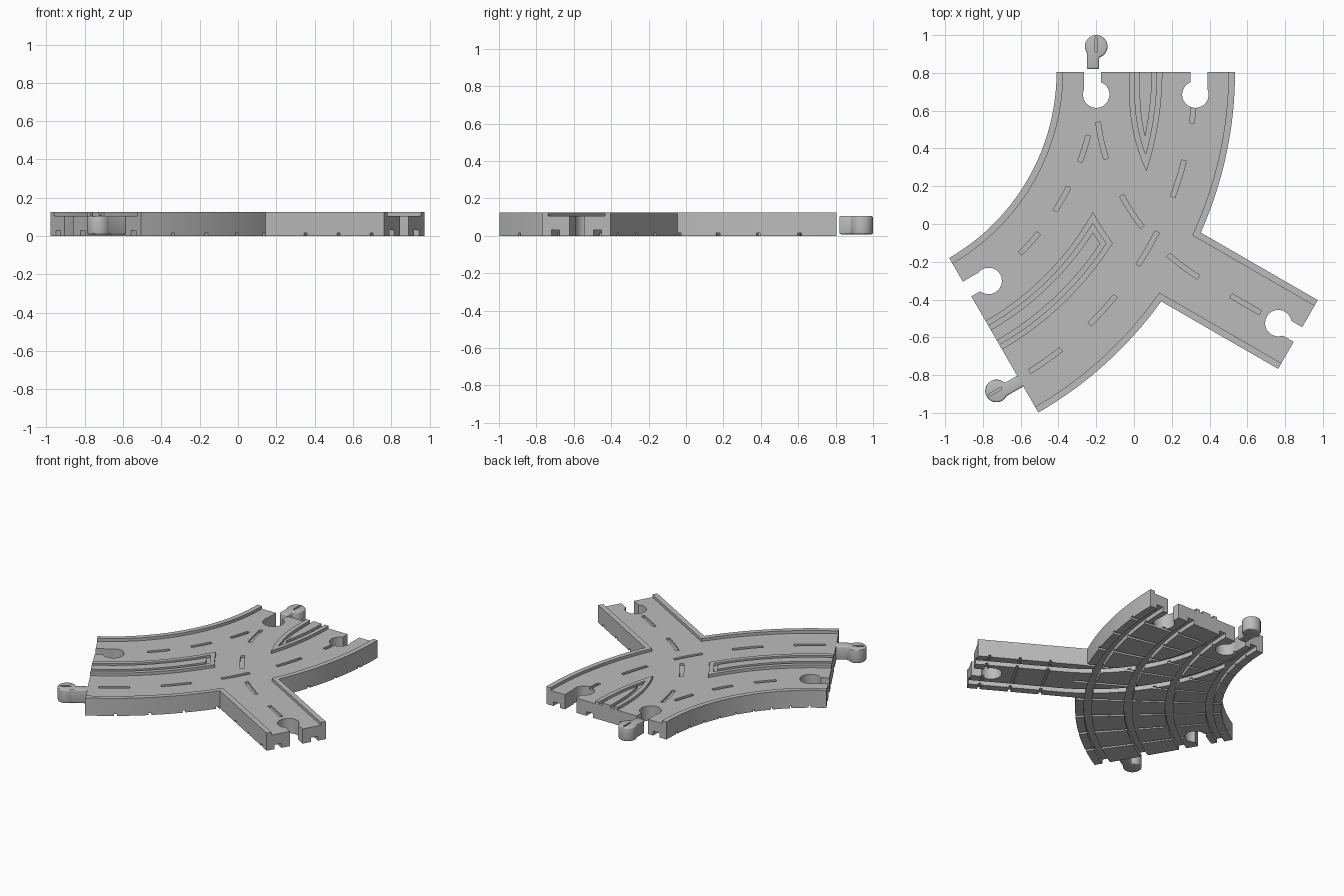
import bpy, bmesh
from math import sin, cos, acos, atan2, pi, radians, degrees
from mathutils import Vector
from mathutils.geometry import intersect_line_sphere_2d, intersect_sphere_sphere_2d

cube = bpy.data.objects.get("Cube")
if cube:
    bpy.data.objects.remove(cube, do_unlink=True)

# Shared layout: main curve centre, branch curve centre, lane radii
BACK = 0.805
MAIN = Vector((-1.547, BACK))
TURN = Vector((0.937, 0.687))
INNER, OUTER, LANE_1, LANE_2, BRANCH = 1.137, 2.082, 1.347, 1.872, 1.137
HALF, ROAD = 0.21, 0.175
HEIGHT, SURFACE = 0.125, 0.105
BRANCH_END = Vector((0.868, -0.585))
BRANCH_OUT = Vector((cos(pi / 6), -0.5))

grey = bpy.data.materials.new("grey plastic")
grey.use_nodes = True
GREY = (0.5, 0.5, 0.5, 1)
grey.diffuse_color = GREY
grey.node_tree.nodes["Principled BSDF"].inputs["Base Color"].default_value = GREY


def solid(name, outlines, z0, z1):
    """Extrude one or more flat outlines between two heights."""
    bm = bmesh.new()
    for pts in outlines:
        low = [bm.verts.new((p[0], p[1], z0)) for p in pts]
        top = [bm.verts.new((p[0], p[1], z1)) for p in pts]
        bm.faces.new(low)
        bm.faces.new(top)
        for i in range(len(pts)):
            j = (i + 1) % len(pts)
            bm.faces.new((low[i], low[j], top[j], top[i]))
    bmesh.ops.recalc_face_normals(bm, faces=bm.faces)
    mesh = bpy.data.meshes.new(name)
    bm.to_mesh(mesh)
    bm.free()
    mesh.materials.append(grey)
    obj = bpy.data.objects.new(name, mesh)
    bpy.context.collection.objects.link(obj)
    return obj


def apply_all(obj):
    bpy.context.view_layer.update()
    graph = bpy.context.evaluated_depsgraph_get()
    mesh = bpy.data.meshes.new_from_object(obj.evaluated_get(graph))
    obj.modifiers.clear()
    obj.data = mesh


def cut(obj, *cutters):
    for cutter in cutters:
        cutter.hide_render = True
        mod = obj.modifiers.new("cut", "BOOLEAN")
        mod.operation, mod.solver, mod.object = "DIFFERENCE", "EXACT", cutter
    apply_all(obj)
    for cutter in cutters:
        bpy.data.objects.remove(cutter, do_unlink=True)
    return obj


def arc(centre, r, a0, a1, side=1):
    """Points from angle a0 to a1, in degrees clockwise from the back edge."""
    n = max(1, int(abs(a1 - a0) / 1.5))
    angles = [radians(a0 + (a1 - a0) * i / n) for i in range(n + 1)]
    return [Vector((centre.x + side * r * cos(a), centre.y - r * sin(a))) for a in angles]


def angle(centre, p, side=1):
    return degrees(atan2(centre.y - p.y, side * (p.x - centre.x)))


def ribbon(centre, r, half, a0, a1, side=1):
    return arc(centre, r - half, a0, a1, side) + arc(centre, r + half, a1, a0, side)


def placed(pts, origin, out):
    """Map (sideways, outward) points onto a track end."""
    right = Vector((out.y, -out.x))
    return [origin + right * u + out * v for u, v in pts]


def box(u0, u1, v0, v1):
    return [(u0, v0), (u1, v0), (u1, v1), (u0, v1)]


def keyhole(centre, r, lo, hi, end):
    """Round head with an off-centre neck running to the given end."""
    s = 1 if end > centre else -1
    t0, t1 = acos(hi / r), acos(lo / r) - 2 * pi
    ring = [t0 + (t1 - t0) * i / 32 for i in range(33)]
    return [(hi, end)] + [(r * cos(t), centre + s * r * sin(t)) for t in ring] + [(lo, end)]


def deck(inset, ext):
    """Whole junction outline, inset from the sides and run past the ends."""
    ro = OUTER - inset
    end = placed([(HALF - inset, ext * 0.03), (inset - HALF, ext * 0.03)], BRANCH_END, BRANCH_OUT)
    turns = []
    for p in end:
        hits = intersect_line_sphere_2d(p, p - BRANCH_OUT * 1.2, MAIN, ro)
        turns.append(angle(MAIN, next(h for h in hits if h is not None)))
    return (arc(MAIN, INNER + inset, -ext, 60 + ext) + arc(MAIN, ro, 60 + ext, turns[0])
            + end + arc(MAIN, ro, turns[1], -ext))


def crossing(r_main, r_turn):
    return min(intersect_sphere_sphere_2d(MAIN, r_main, TURN, r_turn), key=lambda p: p.y)


def side_divider(inset, ext):
    ri, ro, q = LANE_1 + ROAD + inset, LANE_2 - ROAD - inset, BRANCH + ROAD + inset
    a, b = crossing(ri, q), crossing(ro, q)
    nose = arc(TURN, q, angle(TURN, b, -1), angle(TURN, a, -1), -1)
    return (arc(MAIN, ri, angle(MAIN, a), 60 + ext)
            + arc(MAIN, ro, 60 + ext, angle(MAIN, b)) + nose[1:-1])


def back_divider(inset, ext):
    ro, q = LANE_2 - ROAD - inset, BRANCH - ROAD - inset
    tip = crossing(ro, q)
    return (arc(MAIN, ro, -ext, angle(MAIN, tip))
            + arc(TURN, q, angle(TURN, tip, -1), 0, -1)[1:]
            + [Vector((TURN.x - q, BACK + ext * 0.03))])


def dividers(name, inset, ext, z0, z1):
    return solid(name, [side_divider(inset, ext), back_divider(inset, ext)], z0, z1)


# Sunken road surface, leaving the side kerbs and the two dividers standing
road_cut = cut(solid("road_cut", [deck(HALF - ROAD, 3)], SURFACE, 0.2),
               dividers("divider_keep", 0, 5, 0.05, 0.3))

# Narrow channel running round each divider
channel_cut = cut(dividers("channel_cut", 0.03, 4, SURFACE + 0.002, 0.2),
                  dividers("channel_keep", 0.055, 5, 0.05, 0.3))

# Lane dashes
dashes = [ribbon(MAIN, LANE_1, 0.0125, a - 3.1, a + 3.1) for a in (17.6, 30, 42.4)]
dashes += [ribbon(MAIN, LANE_2, 0.0125, a - 3.1, a + 3.1) for a in (5.2, 17.6, 30, 42.4, 54.8)]
dashes += [ribbon(TURN, BRANCH, 0.0125, a - 5, a + 5, -1) for a in (12.5, 33.2, 53.4)]
dashes.append(placed(box(-0.0125, 0.0125, -0.41, -0.23), BRANCH_END, BRANCH_OUT))
dash_cut = solid("dash_cut", dashes, 0.09, 0.2)

# Connector sockets
BACK_OUT = Vector((0, 1))
SIDE_OUT = Vector((-cos(pi / 6), -0.5))


def back_end(r):
    return arc(MAIN, r, 0, 1)[0]


def side_end(r):
    return arc(MAIN, r, 60, 61)[0]


sockets = [(back_end(LANE_1), BACK_OUT, -0.065, 0.025),
           (back_end(LANE_2), BACK_OUT, -0.025, 0.065),
           (side_end(LANE_1), SIDE_OUT, -0.025, 0.065),
           (BRANCH_END, BRANCH_OUT, -0.045, 0.045)]
socket_cut = solid("socket_cut", [placed(keyhole(-0.12, 0.07, lo, hi, 0.05), p, out)
                                  for p, out, lo, hi in sockets], -0.1, 0.3)

# Underside: cross grooves and paired wheel grooves
ties = [ribbon(MAIN, 1.61, 0.51, a - 0.28, a + 0.28)
        for a in (5.45 + 6.1375 * i for i in range(9))]
ties += [placed(box(-0.25, 0.25, -v - 0.009, -v + 0.009), BRANCH_END, BRANCH_OUT)
         for v in (0.075, 0.275, 0.475)]
tie_cut = solid("tie_cut", ties, -0.1, 0.015)

WHEEL, GROOVE = 0.13, 0.025
lane_cut = solid("lane_groove_cut", [ribbon(MAIN, r + s * WHEEL, GROOVE, -3, 63)
                                     for r in (LANE_1, LANE_2) for s in (-1, 1)], -0.1, 0.03)


def branch_line(r):
    bend = arc(TURN, r, 0, 60, -1)
    return [Vector((TURN.x - r, BACK + 0.1))] + bend + [bend[-1] + BRANCH_OUT * 0.7]


branch_cut = solid("branch_groove_cut",
                   [branch_line(BRANCH + s * WHEEL - GROOVE)
                    + branch_line(BRANCH + s * WHEEL + GROOVE)[::-1] for s in (-1, 1)],
                   -0.11, 0.0305)

track = cut(solid("track_junction", [deck(0, 0)], 0, HEIGHT), road_cut, channel_cut,
            dash_cut, socket_cut, tie_cut, lane_cut, branch_cut)
parts = [track]

# Connector pegs with a slit in the head
for name, p, out, start in (("back_peg", back_end(LANE_1), BACK_OUT, 0.015),
                            ("side_peg", side_end(LANE_2), SIDE_OUT, -0.005)):
    peg = solid(name, [placed(keyhole(0.135, 0.06, -0.05, 0.015, start), p, out)], 0.008, 0.106)
    bevel = peg.modifiers.new("rounding", "BEVEL")
    bevel.width, bevel.segments, bevel.limit_method = 0.01, 3, "ANGLE"
    apply_all(peg)
    slit = solid("slit_cut", [placed(box(-0.006, 0.006, 0.105, 0.18), p, out)], 0.06, 0.2)
    parts.append(cut(peg, slit))

# Smooth curves with crisp edges
for obj in parts:
    bpy.ops.object.select_all(action="DESELECT")
    obj.select_set(True)
    bpy.context.view_layer.objects.active = obj
    bpy.ops.object.shade_smooth_by_angle(angle=radians(30))
